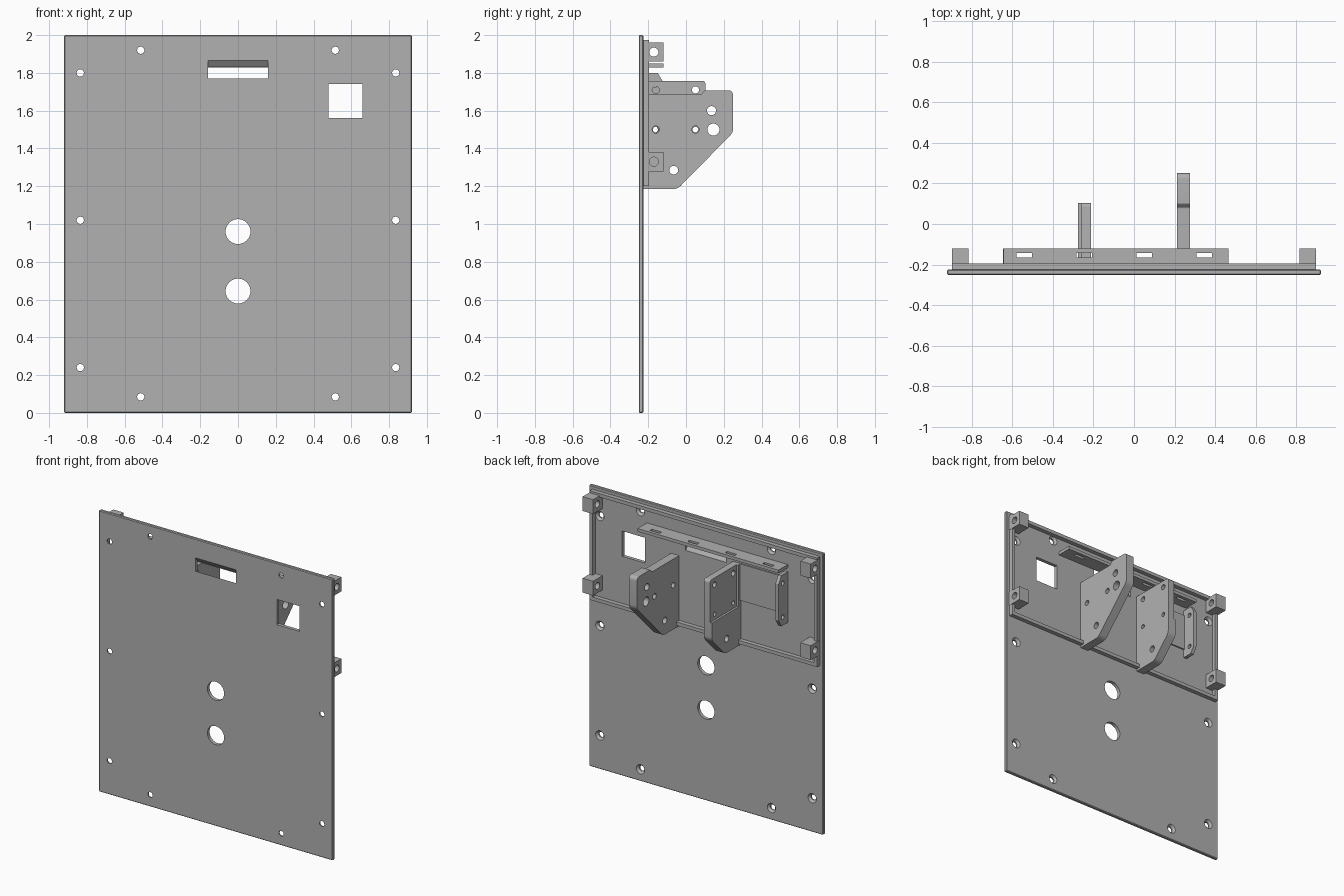
import bpy, bmesh, math
from mathutils import Vector, Matrix

if "Cube" in bpy.data.objects:
    bpy.data.objects.remove(bpy.data.objects["Cube"])

grey = bpy.data.materials.new("plain grey")
grey.use_nodes = True
colour = (0.44, 0.44, 0.44, 1)
grey.diffuse_color = colour
grey.node_tree.nodes["Principled BSDF"].inputs["Base Color"].default_value = colour

# Depth levels: panel back, rim back, mount back
FRONT, BACK, RIM, MOUNT = -0.25, -0.225, -0.195, -0.12


def finish(name, bm):
    bmesh.ops.recalc_face_normals(bm, faces=bm.faces)
    mesh = bpy.data.meshes.new(name)
    bm.to_mesh(mesh)
    bm.free()
    mesh.materials.append(grey)
    ob = bpy.data.objects.new(name, mesh)
    bpy.context.collection.objects.link(ob)
    return ob


def fillet(points, steps=6):
    """Round each (u, v, radius) corner of a closed outline."""
    out = []
    for i, (u, v, r) in enumerate(points):
        p = Vector((u, v))
        if r == 0:
            out.append(p)
            continue
        a = (Vector(points[i - 1][:2]) - p).normalized()
        b = (Vector(points[(i + 1) % len(points)][:2]) - p).normalized()
        t = r / math.tan(a.angle(b) / 2)
        for k in range(steps + 1):
            s = k / steps
            out.append(p + a * t * (1 - s) ** 2 + b * t * s ** 2)
    return out


def prism(name, outline, axis, lo, hi):
    """Extrude an outline along an axis: x uses (y, z), y uses (x, z), z uses (x, y)."""
    bm = bmesh.new()
    place = {"x": lambda p, d: (d, p[0], p[1]),
             "y": lambda p, d: (p[0], d, p[1]),
             "z": lambda p, d: (p[0], p[1], d)}[axis]
    ends = [[bm.verts.new(place(p, d)) for p in outline] for d in (lo, hi)]
    for ring in ends:
        bm.faces.new(ring)
    n = len(outline)
    for i in range(n):
        j = (i + 1) % n
        bm.faces.new((ends[0][i], ends[0][j], ends[1][j], ends[1][i]))
    return finish(name, bm)


def rect(u0, u1, v0, v1):
    return [(u0, v0), (u1, v0), (u1, v1), (u0, v1)]


def box(name, x0, x1, y0, y1, z0, z1):
    return prism(name, rect(x0, x1, z0, z1), "y", y0, y1)


def rod(axis, centre, r1, depth, r2=None):
    """Round cutter; r1 is the radius at the low end of the axis."""
    bm = bmesh.new()
    turn = {"x": Matrix.Rotation(math.pi / 2, 4, "Y"),
            "y": Matrix.Rotation(-math.pi / 2, 4, "X")}[axis]
    bmesh.ops.create_cone(bm, cap_ends=True, segments=32, radius1=r1,
                          radius2=r1 if r2 is None else r2, depth=depth,
                          matrix=Matrix.Translation(centre) @ turn)
    return finish("cutter", bm)


def cut(ob, cutters):
    for c in cutters:
        c.hide_render = True
        mod = ob.modifiers.new("cut", "BOOLEAN")
        mod.operation, mod.solver, mod.object = "DIFFERENCE", "EXACT", c
    bpy.context.view_layer.update()
    graph = bpy.context.evaluated_depsgraph_get()
    mesh = bpy.data.meshes.new_from_object(ob.evaluated_get(graph))
    ob.modifiers.clear()
    ob.data = mesh
    for c in cutters:
        bpy.data.objects.remove(c)
    return ob


# Front panel with screw holes, round ports, square window and slanted slot
panel = box("front_panel", -0.92, 0.92, FRONT, BACK, 0, 2)
bev = panel.modifiers.new("soft edge", "BEVEL")
bev.width, bev.segments = 0.005, 1
cutters = [rod("y", (0, FRONT, z), 0.066, 0.2) for z in (0.96, 0.645)]
for side in (-1, 1):
    for x, z in ((0.515, 1.92), (0.835, 1.8), (0.835, 1.02), (0.835, 0.24), (0.515, 0.085)):
        cutters.append(rod("y", (side * x, FRONT, z), 0.019, 0.2))
        cutters.append(rod("y", (side * x, BACK - 0.007, z), 0.018, 0.018, 0.035))
cutters.append(box("cutter", 0.48, 0.66, -0.4, 0, 1.56, 1.74))
slope = [(FRONT - 0.025, 1.803), (FRONT - 0.025, 1.898),
         (BACK + 0.025, 1.797), (BACK + 0.025, 1.702)]
cutters.append(prism("cutter", slope, "x", -0.16, 0.16))
cut(panel, cutters)

# Raised rim on the back
rim = box("back_rim", -0.895, 0.895, BACK - 0.002, RIM, 1.2, 1.975)
cut(rim, [box("cutter", -0.87, 0.87, -0.4, 0, 1.225, 1.95)])

# Corner mounting blocks with cross holes
for side, label in ((-1, "right"), (1, "left")):
    for z, level in ((1.91, "upper"), (1.33, "lower")):
        xs = sorted((side * 0.815, side * 0.897))
        block = box(f"{level}_{label}_block", *xs, BACK - 0.002, MOUNT, z - 0.051, z + 0.051)
        cut(block, [rod("x", (side * 0.855, -0.17, z), 0.024, 0.3)])

# Horizontal shelf with slots
shelf = box("slotted_shelf", -0.643, 0.465, BACK - 0.002, MOUNT, 1.828, 1.85)
cut(shelf, [prism("cutter", rect(x - 0.038, x + 0.038, -0.165, -0.143), "z", 1.7, 2)
            for x in (-0.54, -0.245, 0.05, 0.345)])

# Upright side tab with chamfered ends, and the thin pad beside it
y0 = BACK - 0.002
tab = prism("side_tab", [(y0, 1.44), (MOUNT - 0.03, 1.44), (MOUNT, 1.49), (MOUNT, 1.75),
                         (MOUNT - 0.03, 1.8), (y0, 1.8)], "x", -0.645, -0.62)
cut(tab, [rod("x", (-0.63, -0.165, z), 0.016, 0.2) for z in (1.5, 1.74)])
box("thin_pad", -0.62, -0.27, y0, BACK + 0.01, 1.5, 1.76)


def holes(x, spots):
    return [rod("x", (x, y, z), r, 0.2) for y, z, r in spots]


# Large bracket: angled lower edge and a shallow notch along the top
large = prism("large_bracket", fillet([
    (y0, 1.185, 0), (-0.045, 1.185, 0.06), (0.25, 1.485, 0.06), (0.25, 1.708, 0.03),
    (0.1, 1.708, 0.012), (0.08, 1.685, 0.012), (y0, 1.685, 0)]), "x", 0.212, 0.275)
shared = [(-0.16, 1.5, 0.019), (0.05, 1.5, 0.019), (-0.065, 1.285, 0.023)]
cut(large, holes(0.24, shared + [(0.135, 1.6, 0.024), (0.145, 1.5, 0.032)]))

# Small bracket: shorter reach, taller top, recessed outer face
small = prism("small_bracket", fillet([
    (y0, 1.185, 0), (-0.045, 1.185, 0.06), (0.103, 1.335, 0.06),
    (0.103, 1.758, 0.02), (y0, 1.758, 0)]), "x", -0.275, -0.212)
cut(small, [box("cutter", -0.4, -0.26, RIM, 0.3, 1.46, 1.9)]
    + holes(-0.24, [(y, z, 0.015 if z == 1.5 else r) for y, z, r in shared]
            + [(-0.16, 1.71, 0.019), (0.05, 1.71, 0.019)]))

# Smooth the round walls, keep edges crisp
for ob in list(bpy.context.scene.objects):
    ob.select_set(ob.type == "MESH")
    if ob.type == "MESH":
        bpy.context.view_layer.objects.active = ob
bpy.ops.object.shade_smooth_by_angle(angle=math.radians(30))
